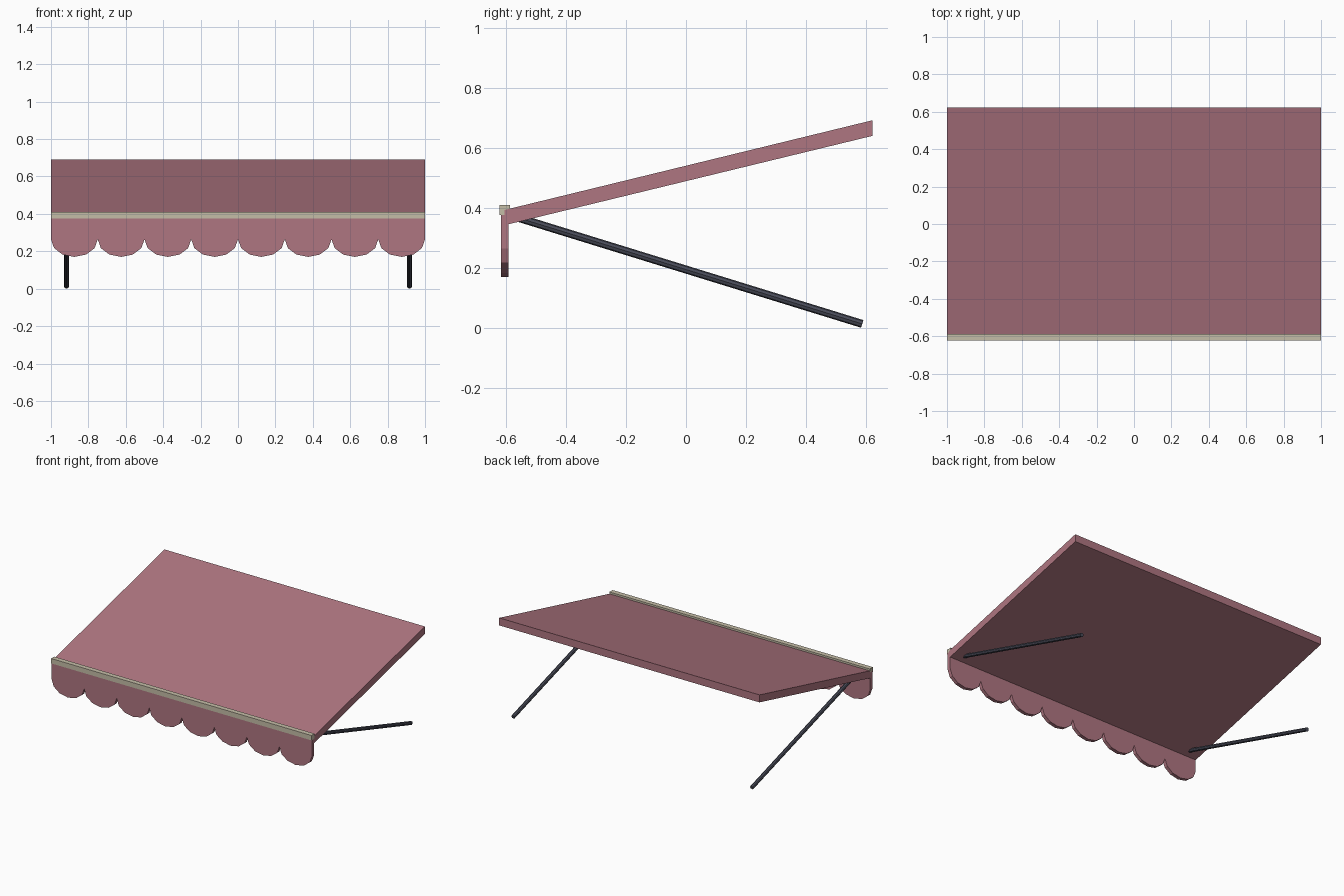
import bpy, bmesh, math
from mathutils import Vector

cube = bpy.data.objects.get("Cube")
if cube:
    bpy.data.objects.remove(cube, do_unlink=True)


def material(name, rgb):
    mat = bpy.data.materials.new(name)
    mat.use_nodes = True
    mat.diffuse_color = (*rgb, 1)
    mat.node_tree.nodes["Principled BSDF"].inputs["Base Color"].default_value = (*rgb, 1)
    return mat


def finish(name, bm, mat):
    bmesh.ops.recalc_face_normals(bm, faces=bm.faces)
    mesh = bpy.data.meshes.new(name)
    bm.to_mesh(mesh)
    bm.free()
    mesh.materials.append(mat)
    obj = bpy.data.objects.new(name, mesh)
    bpy.context.collection.objects.link(obj)
    return obj


def extrude_profile(name, points, offset, mat):
    """Extrude a flat outline along the offset vector."""
    bm = bmesh.new()
    face = bm.faces.new([bm.verts.new(p) for p in points])
    result = bmesh.ops.extrude_face_region(bm, geom=[face], use_keep_orig=True)
    moved = [g for g in result["geom"] if isinstance(g, bmesh.types.BMVert)]
    bmesh.ops.translate(bm, vec=offset, verts=moved)
    return finish(name, bm, mat)


def rod(name, start, end, radius, mat):
    start, end = Vector(start), Vector(end)
    axis = end - start
    bm = bmesh.new()
    bmesh.ops.create_cone(bm, cap_ends=True, segments=8, radius1=radius,
                          radius2=radius, depth=axis.length)
    bm.transform(axis.to_track_quat("Z", "Y").to_matrix().to_4x4())
    bmesh.ops.translate(bm, vec=(start + end) / 2, verts=bm.verts)
    return finish(name, bm, mat)


fabric = material("dusty rose fabric", (0.43, 0.18, 0.22))
cream = material("cream trim", (0.56, 0.51, 0.39))
metal = material("dark slate metal", (0.068, 0.073, 0.102))

# Sloping canopy with plumb-cut ends
canopy_side = [(-0.605, 0.342), (-0.605, 0.393), (0.622, 0.692), (0.622, 0.64)]
extrude_profile("canopy", [(-1, y, z) for y, z in canopy_side], (2, 0, 0), fabric)

# Front trim bar
bar_side = [(-0.622, 0.376), (-0.622, 0.41), (-0.588, 0.41), (-0.588, 0.376)]
extrude_profile("front_bar", [(-1, y, z) for y, z in bar_side], (2, 0, 0), cream)

# Scalloped valance hanging from the bar
SCALLOPS, STEPS = 8, 6
half = 1 / SCALLOPS
outline = [(1, 0.385), (-1, 0.385), (-1, 0.264)]
for i in range(SCALLOPS):
    middle = -1 + half * (2 * i + 1)
    for k in range(1, STEPS + 1):
        a = math.pi * k / STEPS
        outline.append((middle - half * math.cos(a), 0.264 - 0.094 * math.sin(a)))
extrude_profile("valance", [(x, -0.617, z) for x, z in outline], (0, 0.024, 0), fabric)

# Support arms from the front edge down to the wall
for side, sign in (("left", 1), ("right", -1)):
    rod(side + "_arm", (sign * 0.917, -0.58, 0.373), (sign * 0.917, 0.588, 0.0127), 0.0133, metal)
